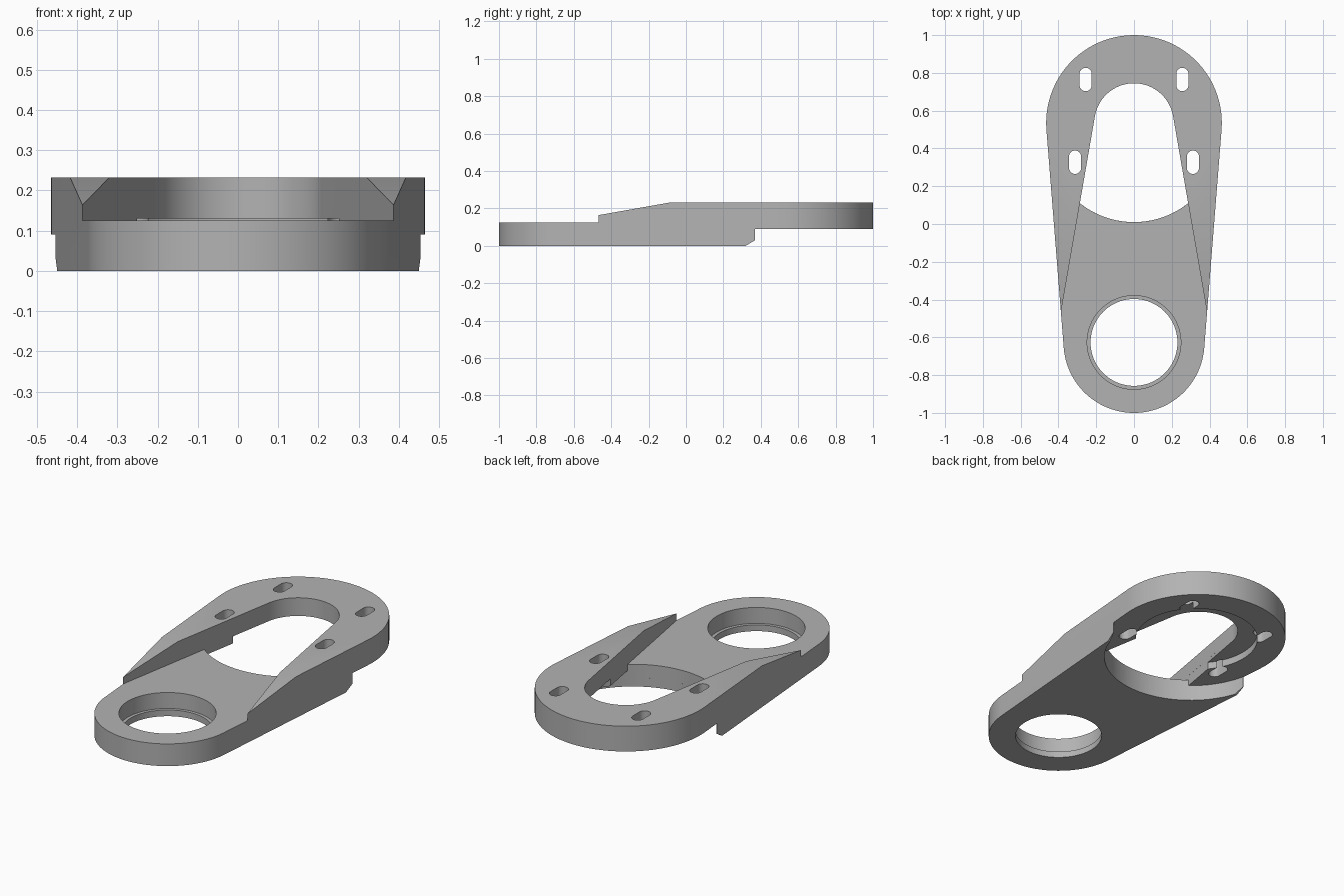
import bpy, bmesh
from math import sin, cos, pi, asin, atan
from mathutils import Vector

cube = bpy.data.objects.get("Cube")
if cube:
    bpy.data.objects.remove(cube, do_unlink=True)

grey = bpy.data.materials.new("plain grey")
grey.use_nodes = True
grey.diffuse_color = (0.45, 0.45, 0.45, 1)
grey.node_tree.nodes["Principled BSDF"].inputs["Base Color"].default_value = grey.diffuse_color


def arc(cx, cy, r, a0, a1, n=48):
    """Points along an arc in plan."""
    return [(cx + r * cos(a0 + (a1 - a0) * i / n), cy + r * sin(a0 + (a1 - a0) * i / n))
            for i in range(n + 1)]


def circle(cx, cy, r, n=96):
    return arc(cx, cy, r, 0, 2 * pi, n)[:-1]


def prism(name, outline, low, high, along="Z"):
    """Extrude a plan outline along Z, or a side (y, z) profile along X."""
    bm = bmesh.new()
    place = (lambda p: (p[0], p[1], low)) if along == "Z" else (lambda p: (low, p[0], p[1]))
    face = bm.faces.new([bm.verts.new(place(p)) for p in outline])
    grown = bmesh.ops.extrude_face_region(bm, geom=[face])
    step = Vector((0, 0, high - low)) if along == "Z" else Vector((high - low, 0, 0))
    bmesh.ops.translate(bm, vec=step, verts=[v for v in grown["geom"] if isinstance(v, bmesh.types.BMVert)])
    bmesh.ops.recalc_face_normals(bm, faces=bm.faces)
    mesh = bpy.data.meshes.new(name)
    bm.to_mesh(mesh)
    bm.free()
    mesh.materials.append(grey)
    obj = bpy.data.objects.new(name, mesh)
    bpy.context.collection.objects.link(obj)
    return obj


def cut(body, cutter):
    """Subtract a cutter and discard it."""
    mod = body.modifiers.new("cut", 'BOOLEAN')
    mod.operation, mod.solver, mod.object = 'DIFFERENCE', 'EXACT', cutter
    bpy.context.view_layer.objects.active = body
    bpy.ops.object.modifier_apply(modifier=mod.name)
    bpy.data.objects.remove(cutter, do_unlink=True)


TOP, FLOOR, UNDER = 0.2325, 0.125, 0.09
FRONT_Y, FRONT_R = -0.627, 0.373
BACK_Y, BACK_R = 0.535, 0.465
BORE_Y, BORE_R = 0.471, 0.461

# Body: two round ends joined by tangent sides
tilt = asin((BACK_R - FRONT_R) / (BACK_Y - FRONT_Y))
outline = (arc(0, BACK_Y, BACK_R, -tilt, pi + tilt)
           + arc(0, FRONT_Y, FRONT_R, pi + tilt, 2 * pi - tilt))
body = prism("bracket_arm", outline, 0, TOP)

# Ramped rails and lowered front deck
cut(body, prism("ramp_cutter", [(-1.2, FLOOR), (-0.49, FLOOR), (-0.49, 0.16),
                                (-0.08, TOP), (-0.08, 0.4), (-1.2, 0.4)], -0.7, 0.7, "X"))

# Raised back end with a bevelled step underneath
cut(body, prism("step_cutter", [(0.303, -0.01), (0.37, 0.03), (0.37, UNDER),
                                (1.2, UNDER), (1.2, -0.01)], -0.7, 0.7, "X"))

# Tapered valley between the rails, rounded at the back
slope = 0.173
lean = atan(slope)
hole = arc(0, BACK_Y, 0.21, lean, pi - lean)


def rail_x(y):
    return hole[0][0] + slope * (hole[0][1] - y)


cut(body, prism("valley_cutter", hole + [(-rail_x(-1.1), -1.1), (rail_x(-1.1), -1.1)], FLOOR, 0.5))

# Large bore from below, opened through to the valley
cut(body, prism("bore_cutter", circle(0, BORE_Y, BORE_R), -0.1, UNDER))
spread = asin(0.287 / BORE_R)
opening = hole + arc(0, BORE_Y, BORE_R, 1.5 * pi - spread, 1.5 * pi + spread)
cut(body, prism("opening_cutter", opening, 0.05, 0.15))

# Shallow round recess under the back ring
cut(body, prism("recess_cutter", circle(0, 0.52, 0.325), 0.05, 0.13))

# Front hole with a narrow ledge
cut(body, prism("front_hole_cutter", circle(0, FRONT_Y, 0.23), -0.1, 0.3))
cut(body, prism("ledge_cutter", circle(0, FRONT_Y, 0.248), 0.035, 0.3))

# Four mounting slots
for x, y in ((0.256, 0.765), (0.312, 0.327)):
    for side in (-1, 1):
        slot = (arc(side * x, y + 0.03, 0.032, 0, pi, 12)
                + arc(side * x, y - 0.03, 0.032, pi, 2 * pi, 12))
        cut(body, prism("slot_cutter", slot, -0.1, 0.4))

# Smooth curved walls, sharp edges kept
bpy.ops.object.select_all(action='DESELECT')
body.select_set(True)
bpy.context.view_layer.objects.active = body
bpy.ops.object.shade_smooth_by_angle(angle=0.5)
